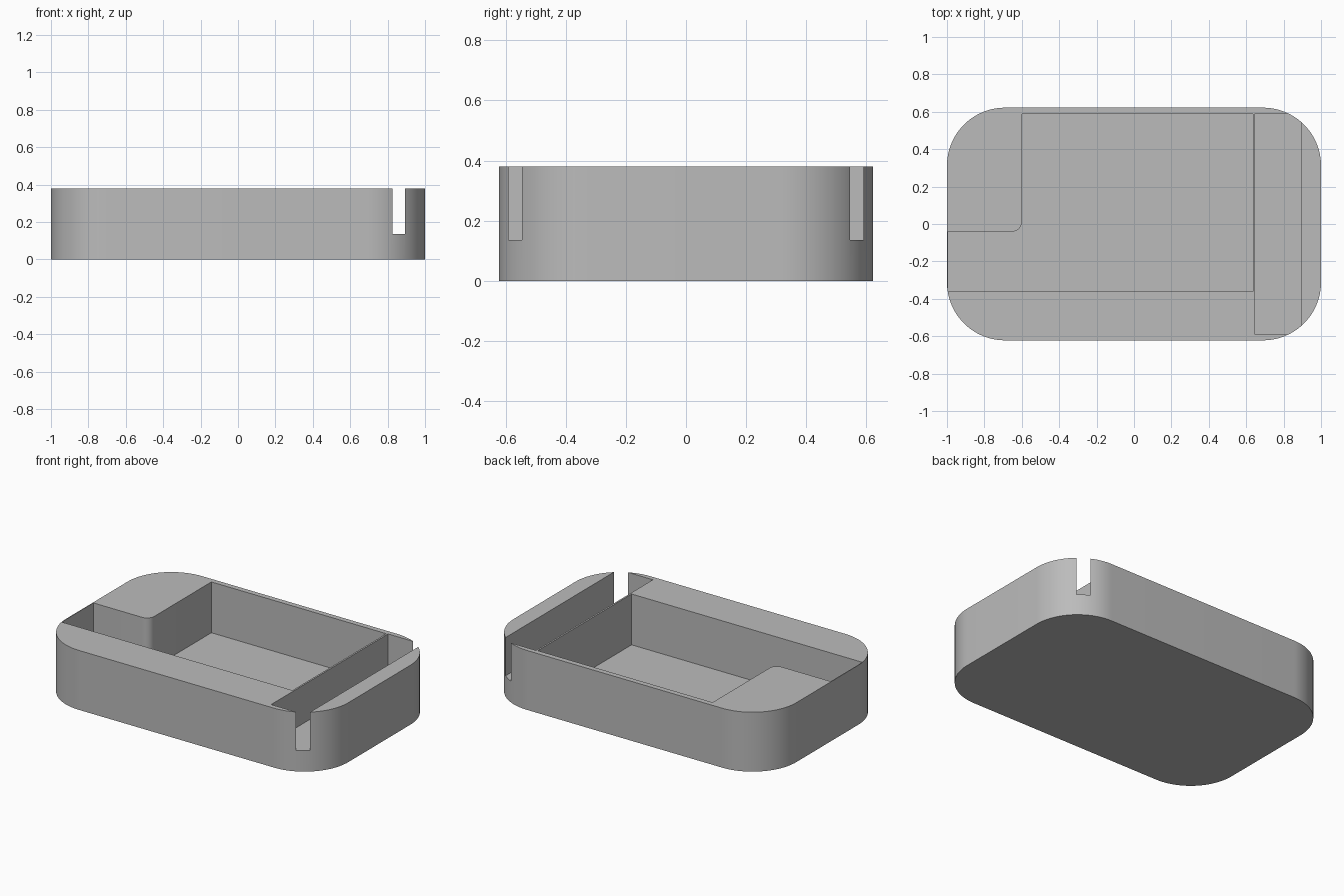
import bpy
import bmesh
from math import cos, sin, pi, radians

old = bpy.data.objects.get("Cube")
if old:
    bpy.data.objects.remove(old, do_unlink=True)

HEIGHT = 0.38
HALF_X, HALF_Y = 1.0, 0.622
CORNER = 0.31

# One plain grey for the whole tray
grey = bpy.data.materials.new("plain grey")
grey.use_nodes = True
colour = (0.5, 0.5, 0.5, 1)
grey.diffuse_color = colour
grey.node_tree.nodes["Principled BSDF"].inputs["Base Color"].default_value = colour


def arc(cx, cy, radius, start, end, steps):
    """Points along a circular arc, angles in degrees."""
    angles = [radians(start + (end - start) * i / steps) for i in range(steps + 1)]
    return [(cx + radius * cos(a), cy + radius * sin(a)) for a in angles]


def prism(name, outline, bottom, top):
    """Solid made by extruding a flat outline upwards."""
    bm = bmesh.new()
    base = bm.faces.new([bm.verts.new((x, y, bottom)) for x, y in outline])
    grown = bmesh.ops.extrude_face_region(bm, geom=[base])["geom"]
    verts = [v for v in grown if isinstance(v, bmesh.types.BMVert)]
    bmesh.ops.translate(bm, vec=(0, 0, top - bottom), verts=verts)
    bmesh.ops.recalc_face_normals(bm, faces=bm.faces)
    mesh = bpy.data.meshes.new(name)
    bm.to_mesh(mesh)
    bm.free()
    mesh.materials.append(grey)
    obj = bpy.data.objects.new(name, mesh)
    bpy.context.collection.objects.link(obj)
    return obj


def carve(body, cutter):
    """Subtract the cutter from the body, then discard it."""
    cutter.hide_render = True
    mod = body.modifiers.new("carve", "BOOLEAN")
    mod.operation = "DIFFERENCE"
    mod.solver = "EXACT"
    mod.object = cutter
    bpy.context.view_layer.objects.active = body
    bpy.ops.object.modifier_apply(modifier=mod.name)
    bpy.data.objects.remove(cutter, do_unlink=True)


# Rounded block
outline = []
for quarter, (sx, sy) in enumerate([(1, 1), (-1, 1), (-1, -1), (1, -1)]):
    outline += arc(sx * (HALF_X - CORNER), sy * (HALF_Y - CORNER), CORNER,
                   90 * quarter, 90 * quarter + 90, 24)
tray = prism("tray_body", outline, 0, HEIGHT)

# L-shaped main pocket with one rounded inner corner
pocket = [(-0.995, -0.36), (0.637, -0.36), (0.637, 0.588), (-0.6, 0.588)]
pocket += arc(-0.65, 0.01, 0.05, 0, -90, 10)
pocket += [(-0.995, -0.04)]
carve(tray, prism("main_pocket", pocket, 0.055, HEIGHT + 0.1))

# Crosswise slot that breaks out through the rounded corners
slot = [(0.648, -0.591), (0.893, -0.591), (0.893, 0.591), (0.648, 0.591)]
carve(tray, prism("end_slot", slot, 0.135, HEIGHT + 0.1))

# Smooth corners, crisp edges
bpy.ops.object.select_all(action="DESELECT")
tray.select_set(True)
bpy.context.view_layer.objects.active = tray
bpy.ops.object.shade_smooth_by_angle(angle=radians(30))
